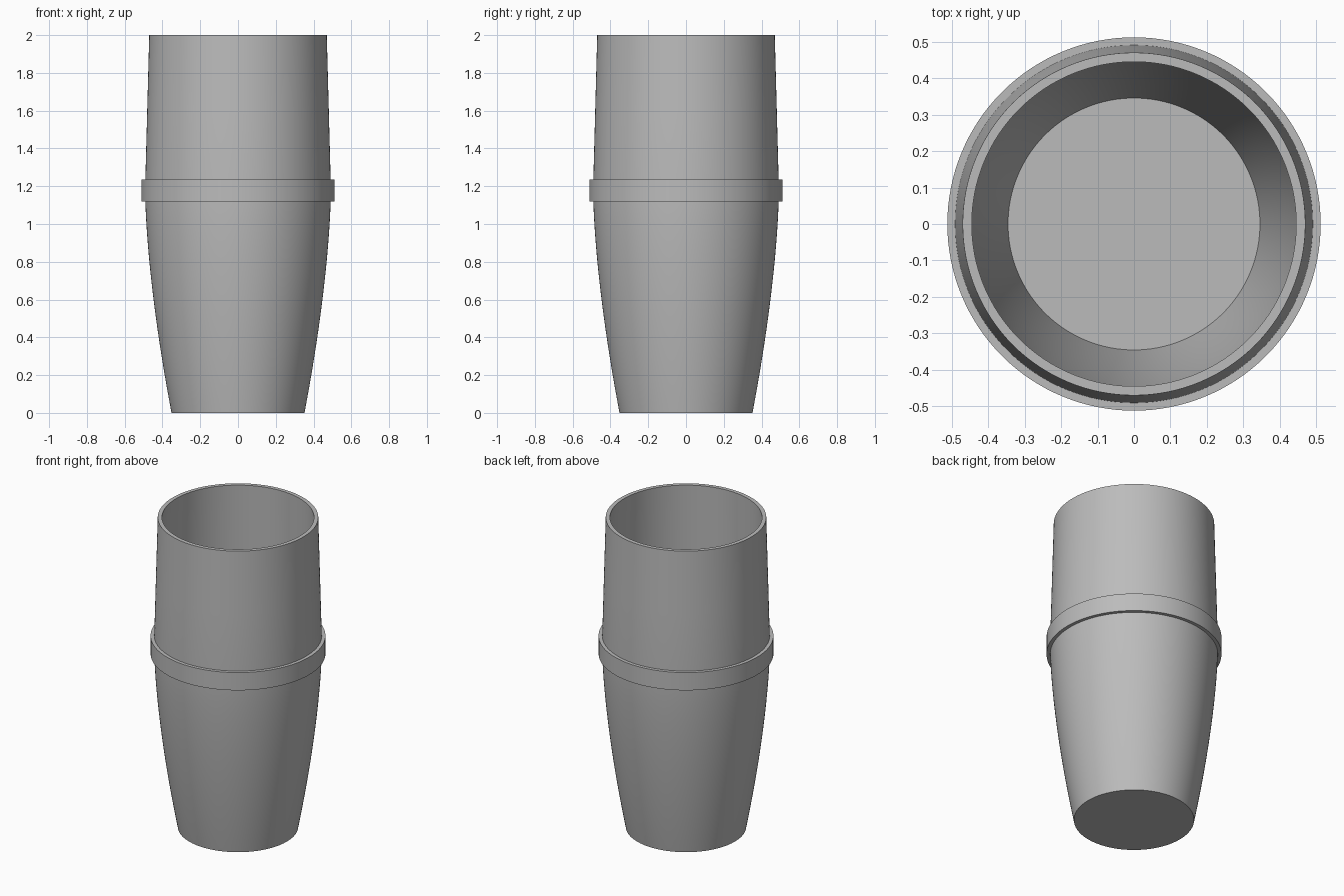
import bpy, bmesh, math

SEGMENTS = 128

cube = bpy.data.objects.get("Cube")
if cube:
    bpy.data.objects.remove(cube, do_unlink=True)

# Single metal colour
metal = bpy.data.materials.new("grey_metal")
metal.use_nodes = True
grey = (0.5, 0.5, 0.5, 1)
metal.diffuse_color = grey
metal.node_tree.nodes["Principled BSDF"].inputs["Base Color"].default_value = grey


def lathe(name, profile, closed=False):
    """Spin an (r, z) profile round the z axis, keeping crisp corners."""
    bm = bmesh.new()
    verts = [bm.verts.new((r, 0, z)) for r, z in profile]
    edges = [bm.edges.new(pair) for pair in zip(verts, verts[1:])]
    if closed:
        edges.append(bm.edges.new((verts[-1], verts[0])))
    bmesh.ops.spin(bm, geom=verts + edges, cent=(0, 0, 0), axis=(0, 0, 1),
                   angle=math.tau, steps=SEGMENTS)
    bmesh.ops.remove_doubles(bm, verts=bm.verts, dist=0.0001)
    bmesh.ops.recalc_face_normals(bm, faces=bm.faces)
    mesh = bpy.data.meshes.new(name)
    bm.to_mesh(mesh)
    bm.free()
    mesh.materials.append(metal)
    obj = bpy.data.objects.new(name, mesh)
    bpy.context.collection.objects.link(obj)
    bpy.ops.object.select_all(action="DESELECT")
    bpy.context.view_layer.objects.active = obj
    obj.select_set(True)
    bpy.ops.object.shade_smooth_by_angle(angle=math.radians(30))
    return obj


def outer_radius(z):
    """Rounded taper below the belt, gentle straight taper above it."""
    belt = 1.18
    if z < belt:
        return 0.492 - 0.14 * (1 - z / belt) ** 1.6
    return 0.492 - 0.022 * (z - belt) / (2 - belt)


# Hollow cup body: outer wall, rim, inner wall and floor
wall, floor = 0.025, 0.1
heights = [1.18 * i / 16 for i in range(17)] + [1.6, 2.0]
outside = [(outer_radius(z), z) for z in heights]
inside = [(outer_radius(z) - wall, z) for z in reversed(heights) if z > floor]
inside.append((outer_radius(floor) - wall, floor))
lathe("cup_body", [(0, 0)] + outside + inside + [(0, floor)])

# Raised belt round the middle
lathe("middle_band", [(0.48, 1.12), (0.512, 1.12), (0.512, 1.235), (0.48, 1.235)], closed=True)
